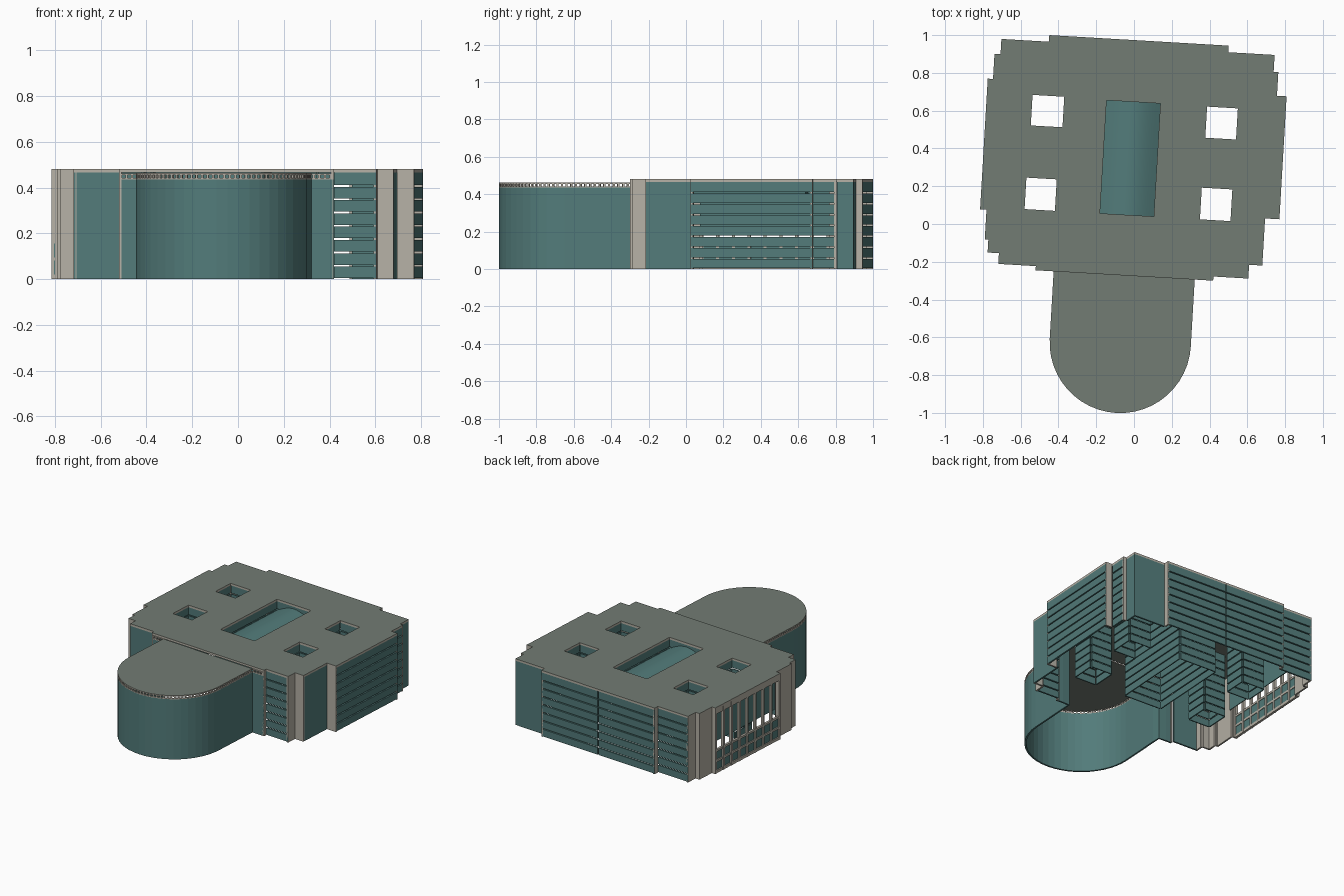
import bpy, bmesh, math
from mathutils import Matrix, Vector

if "Cube" in bpy.data.objects:
    bpy.data.objects.remove(bpy.data.objects["Cube"])

TURN = math.radians(-3.35)      # the plan sits slightly turned
EAVES, TOP = 0.465, 0.48
THICK = 0.012


def material(name, color):
    m = bpy.data.materials.new(name)
    m.use_nodes = True
    m.diffuse_color = (*color, 1)
    m.node_tree.nodes["Principled BSDF"].inputs["Base Color"].default_value = (*color, 1)
    return m


teal = material("teal cladding", (0.085, 0.2, 0.195))
beige = material("beige stone", (0.47, 0.44, 0.38))
grey = material("grey roofing", (0.17, 0.2, 0.172))


def add_object(name, mesh, *mats):
    ob = bpy.data.objects.new(name, mesh)
    bpy.context.collection.objects.link(ob)
    for m in mats:
        mesh.materials.append(m)
    ob.rotation_euler.z = TURN
    return ob


def finish(name, bm, mat):
    mesh = bpy.data.meshes.new(name)
    bm.to_mesh(mesh)
    bm.free()
    return add_object(name, mesh, mat)


def panel(bm, a, b, z0, z1, thick=THICK, trim=0.0):
    """Upright slab from a to b, thickened to the right of its direction."""
    a, b = Vector(a), Vector(b)
    d = b - a
    side = Vector((d.y, -d.x)).normalized()
    mid = (a + b) / 2 + side * thick / 2
    bmesh.ops.create_cube(bm, size=1, matrix=(
        Matrix.Translation((mid.x, mid.y, (z0 + z1) / 2))
        @ Matrix.Rotation(math.atan2(d.y, d.x), 4, "Z")
        @ Matrix.Diagonal((d.length - 2 * trim, abs(thick), z1 - z0, 1))))


def slats(bm, a, b, thick=THICK, rows=8, gap=0.004):
    step = EAVES / rows
    for k in range(rows):
        panel(bm, a, b, k * step + gap, (k + 1) * step - gap * (k < rows - 1), thick, 0.001)


def slab(name, loops, z0, z1):
    """Flat roof from an outline and hole loops: grey faces, beige edges."""
    cu = bpy.data.curves.new(name, "CURVE")
    cu.dimensions, cu.fill_mode = "2D", "BOTH"
    cu.extrude = (z1 - z0) / 2
    for loop in loops:
        sp = cu.splines.new("POLY")
        sp.points.add(len(loop) - 1)
        for p, (x, y) in zip(sp.points, loop):
            p.co = (x, y, 0, 1)
        sp.use_cyclic_u = True
    tmp = bpy.data.objects.new(name + " outline", cu)
    bpy.context.collection.objects.link(tmp)
    bpy.context.view_layer.update()
    mesh = bpy.data.meshes.new_from_object(
        tmp.evaluated_get(bpy.context.evaluated_depsgraph_get()))
    bpy.data.objects.remove(tmp)
    mesh.materials.clear()
    ob = add_object(name, mesh, grey, beige)
    ob.location.z = (z0 + z1) / 2
    for f in mesh.polygons:
        f.use_smooth = False
        f.material_index = 0 if abs(f.normal.z) > 0.5 else 1
    return ob


def strip(name, pts, z0, z1, mat):
    bm = bmesh.new()
    rows = [[bm.verts.new((x, y, z)) for x, y in pts] for z in (z0, z1)]
    for i in range(len(pts) - 1):
        bm.faces.new((rows[0][i], rows[0][i + 1], rows[1][i + 1], rows[1][i]))
    ob = finish(name, bm, mat)
    mod = ob.modifiers.new("thickness", "SOLIDIFY")
    mod.thickness, mod.offset = THICK, -1
    return ob


# Main plan, clockwise, with the kind of wall on each edge:
# S slatted, T plain teal, B beige pier, A arcade, . open to the round hall
plan = [(-.758, .937), (-.506, .937), (-.506, .972), (.445, .972), (.445, .937),
        (.691, .937), (.691, .847), (.716, .847), (.716, .722), (.767, .722),
        (.767, .07), (.691, .07), (.691, -.18), (.621, -.18), (.621, -.253),
        (.436, -.253), (.436, -.275), (-.506, -.275), (-.506, -.253), (-.705, -.253),
        (-.705, -.196), (-.765, -.196), (-.765, -.128), (-.784, -.128), (-.784, .03),
        (-.818, .03), (-.818, .723), (-.79, .723), (-.79, .856), (-.758, .856)]
kinds = "SBSBTTBSBSBTBBSB.BTBBBBBBABBBB"

slat_bm, plain_bm, pier_bm = bmesh.new(), bmesh.new(), bmesh.new()
for i, kind in enumerate(kinds):
    a, b = Vector(plan[i]), Vector(plan[(i + 1) % len(plan)])
    if kind == "S" and i == 2:          # the long back wall has a central seam
        half, seam = (a + b) / 2, Vector((0.003, 0))
        slats(slat_bm, a, half - seam)
        slats(slat_bm, half + seam, b)
    elif kind == "S":
        slats(slat_bm, a, b)
    elif kind == "T":
        panel(plain_bm, a, b, 0, EAVES, trim=0.001)
    elif kind == "B":
        panel(pier_bm, a, b, 0, EAVES)
finish("slatted_walls", slat_bm, teal)
finish("plain_walls", plain_bm, teal)
finish("stone_piers", pier_bm, beige)

# Arcade: columns and rails in front, glazing set back above the balustrade
ax, ay0, ay1 = -.818, .03, .723
bays = 8
bm = bmesh.new()
for k in range(bays + 1):
    y = ay0 + (ay1 - ay0 - 0.016) * k / bays
    panel(bm, (ax, y), (ax, y + 0.016), 0, EAVES, 0.02)
for z0, z1 in ((0, .02), (.08, .095), (.155, .17), (.43, EAVES)):
    panel(bm, (ax + .002, ay0), (ax + .002, ay1), z0, z1, 0.016)
finish("arcade_frame", bm, beige)
bm = bmesh.new()
panel(bm, (ax + .01, ay0), (ax + .01, ay1), .01, .16, 0.004)
panel(bm, (ax + .05, ay0), (ax + .05, ay1), .2, EAVES, 0.006)
finish("arcade_panes", bm, teal)

# Courtyards and central light well: slatted shafts through the roof
wells = [(-.576, -.408, .489, .651), (.35, .513, .478, .643),
         (-.583, -.422, .045, .212), (.347, .509, .045, .213),
         (-.183, .102, .046, .645)]
holes = [[(l, f), (l, k), (r, k), (r, f)] for l, r, f, k in wells]
bm = bmesh.new()
for loop in holes:
    for i in range(4):
        slats(bm, loop[i], loop[(i + 1) % 4], -0.008)
finish("shaft_walls", bm, teal)
slab("main_roof", [plan] + holes, EAVES, TOP)

# Barrel vault over the light well
l, r, f, k = wells[-1]
bm = bmesh.new()
prev = None
for i in range(17):
    t = i / 16
    x, z = l + (r - l) * t, .4 + .05 * math.sin(math.pi * t)
    pair = bm.verts.new((x, f, z)), bm.verts.new((x, k, z))
    if prev:
        bm.faces.new((prev[0], pair[0], pair[1], prev[1])).smooth = True
    prev = pair
finish("barrel_vault", bm, teal)

# Round hall at the front, with short flanking walls
cx, cy, rad, front = -.036, -.63, .374, -.275
arc = [(cx - rad * math.cos(math.pi * i / 24), cy - rad * math.sin(math.pi * i / 24))
       for i in range(25)]
neck = [front + (cy - front) * i / 7 for i in range(7)]
hall = ([(cx - rad, y) for y in neck] + arc + [(cx + rad, y) for y in reversed(neck)])
path = [plan[17], (-.458, front)] + hall + [(.387, front), plan[16]]
strip("hall_wall", path, 0, .436, teal)
strip("frieze_lower_band", path, .436, .442, beige)
strip("frieze_upper_band", path, .455, .461, beige)
bm = bmesh.new()
for a, b in zip(path, path[1:]):
    a, b = Vector(a), Vector(b)
    for t in (.1, .6):
        panel(bm, a.lerp(b, t), a.lerp(b, t + .2), .442, .455, -0.01)
finish("frieze_blocks", bm, beige)
slab("hall_roof", [hall], .456, .463)
